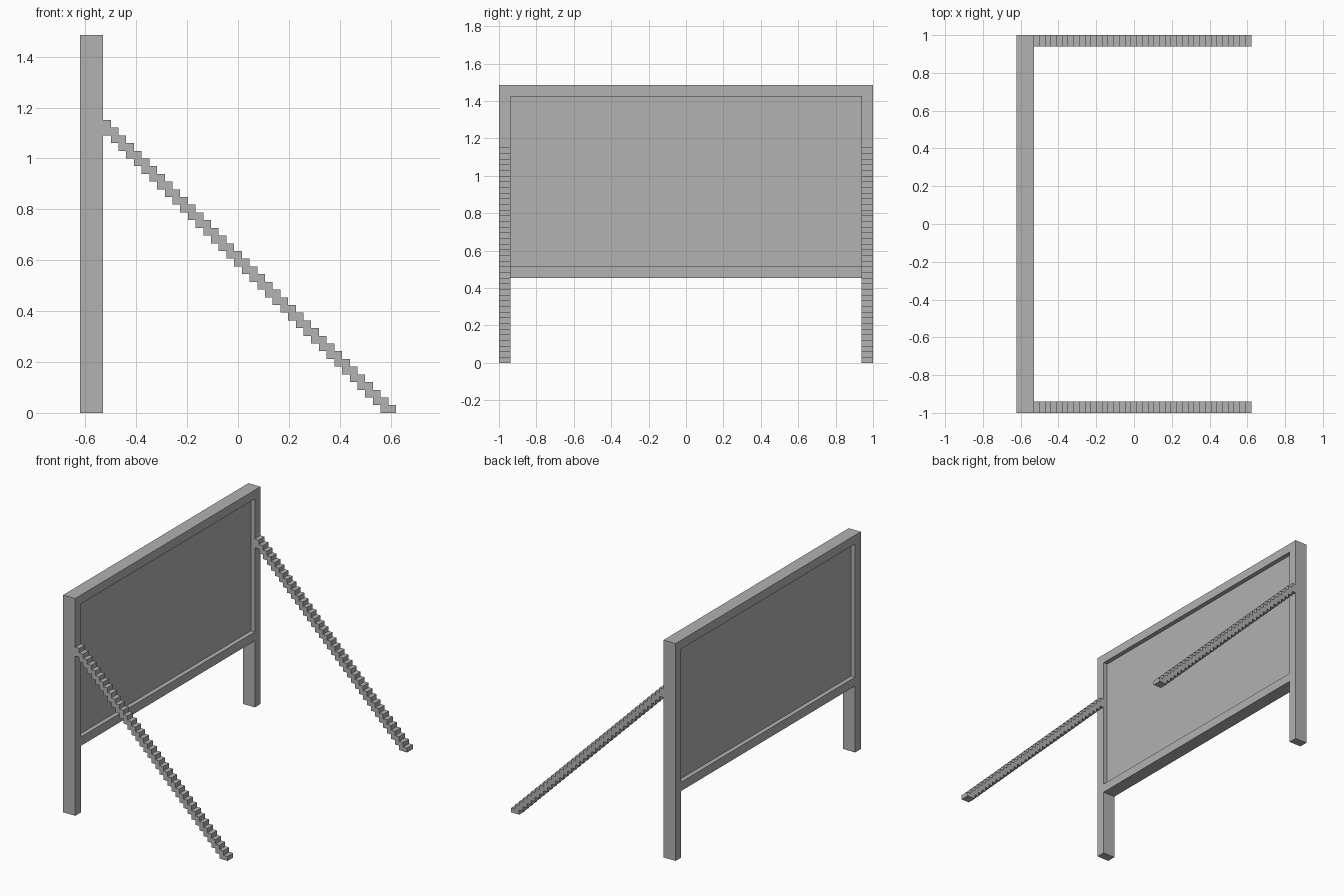
import bpy
import bmesh
from mathutils import Vector

cube = bpy.data.objects.get("Cube")
if cube:
    bpy.data.objects.remove(cube, do_unlink=True)

U = 2 / 66                     # one block of the grid
X0, Y0 = -20.5 * U, -1.0       # back corner of the footprint

grey = bpy.data.materials.new("plain grey")
grey.use_nodes = True
colour = (0.445, 0.445, 0.445, 1)
grey.diffuse_color = colour
grey.node_tree.nodes["Principled BSDF"].inputs["Base Color"].default_value = colour


def point(x, y, z):
    return Vector((X0 + x * U, Y0 + y * U, z * U))


def prism(name, profile, y0, y1):
    """Extrude an x-z outline, in blocks, from y0 to y1."""
    bm = bmesh.new()
    face = bm.faces.new([bm.verts.new(point(x, y0, z)) for x, z in profile])
    ext = bmesh.ops.extrude_face_region(bm, geom=[face])
    verts = [g for g in ext["geom"] if isinstance(g, bmesh.types.BMVert)]
    bmesh.ops.translate(bm, verts=verts, vec=(0, (y1 - y0) * U, 0))
    bmesh.ops.recalc_face_normals(bm, faces=bm.faces)
    mesh = bpy.data.meshes.new(name)
    bm.to_mesh(mesh)
    bm.free()
    mesh.materials.append(grey)
    obj = bpy.data.objects.new(name, mesh)
    bpy.context.collection.objects.link(obj)
    return obj


def box(name, x0, x1, y0, y1, z0, z1):
    return prism(name, [(x0, z0), (x1, z0), (x1, z1), (x0, z1)], y0, y1)


# Stepped brace outline: each row is two blocks wide, shifted one block per row
ROWS = 38
outer, inner = [], []
for r in range(ROWS):
    right = 3 + ROWS - r
    left = max(right - 2, 3)
    outer += [(right, r), (right, r + 1)]
    inner += [(left, r), (left, r + 1)]
brace = list(dict.fromkeys(outer + inner[::-1]))

# Posts and braces on both sides
for side, y in (("right", 0), ("left", 64)):
    box(side + "_post", 0, 3, y, y + 2, 0, 49)
    prism(side + "_brace", brace, y, y + 2)

# Rails and recessed board
box("bottom_rail", 0, 3, 2, 64, 15, 17)
box("top_rail", 0, 3, 2, 64, 47, 49)
box("board", 1, 2, 2, 64, 17, 47)
